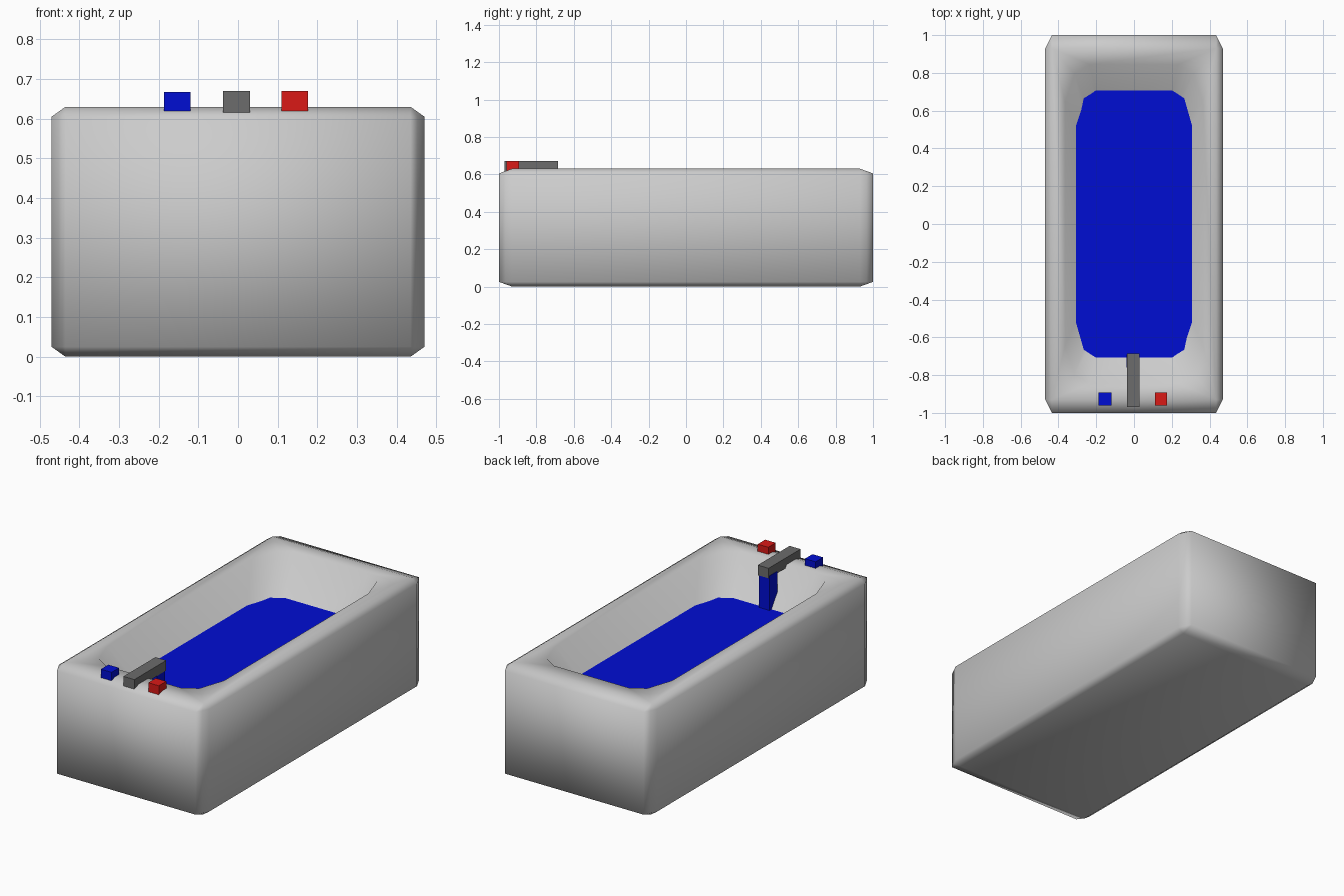
import bpy, bmesh

if "Cube" in bpy.data.objects:
    bpy.data.objects.remove(bpy.data.objects["Cube"])

def material(name, col):
    m = bpy.data.materials.new(name)
    m.diffuse_color = (*col, 1)
    m.use_nodes = True
    m.node_tree.nodes["Principled BSDF"].inputs["Base Color"].default_value = m.diffuse_color
    return m

BLUE = material("blue", (0.0, 0.004, 0.65))
RED = material("red", (0.7, 0.01, 0.008))
GREY = material("dark_grey", (0.15, 0.15, 0.15))

def ring(bm, hx, hy, z, cx=0, cy=0, mx=None, my=None):
    """Rectangle loop with cut corners, three points per corner."""
    mx = cx / 2 if mx is None else mx
    my = cy / 2 if my is None else my
    c = [(hx, hy - cy), (hx - mx, hy - my), (hx - cx, hy)]
    pts = list(c)
    pts += [(-x, y) for x, y in reversed(c)]
    pts += [(-x, -y) for x, y in c]
    pts += [(x, -y) for x, y in reversed(c)]
    return [bm.verts.new((x, y, z)) for x, y in pts]

def finish(bm, name, mat=None, smooth=False):
    bmesh.ops.remove_doubles(bm, verts=bm.verts, dist=1e-5)
    bmesh.ops.recalc_face_normals(bm, faces=bm.faces)
    me = bpy.data.meshes.new(name)
    for f in bm.faces:
        f.smooth = smooth
    bm.to_mesh(me)
    bm.free()
    ob = bpy.data.objects.new(name, me)
    bpy.context.collection.objects.link(ob)
    if mat:
        me.materials.append(mat)
    return ob

def box(name, x0, x1, y0, y1, z0, z1, mat):
    bm = bmesh.new()
    bmesh.ops.create_cube(bm, size=1)
    for v in bm.verts:
        v.co = ((x0 + x1) / 2 + v.co.x * (x1 - x0),
                (y0 + y1) / 2 + v.co.y * (y1 - y0),
                (z0 + z1) / 2 + v.co.z * (z1 - z0))
    return finish(bm, name, mat)

# Tub shell: outer chamfered box, deck and sloping cavity with cut corners
LIP = (0.365, 0.845, 0.63, 0.13, 0.20, 0.05, 0.05)
FLOOR = (0.23, 0.52, 0.16, 0.07, 0.17, 0.03, 0.03)
sections = [
    (0.435, 0.93, 0.0),
    (0.47, 1.0, 0.025, 0.035, 0.07),
    (0.47, 1.0, 0.605, 0.035, 0.07),
    (0.435, 0.93, 0.63),
    LIP,
    FLOOR,
]
bm = bmesh.new()
loops = [ring(bm, *s) for s in sections]
for a, b in zip(loops, loops[1:]):
    for i in range(len(a)):
        j = (i + 1) % len(a)
        bm.faces.new((a[i], a[j], b[j], b[i]))
bm.faces.new(loops[0])
bm.faces.new(loops[-1])
finish(bm, "bathtub", smooth=True)

# Water surface: the cavity outline at the water level
T = (0.63 - 0.43) / (LIP[2] - FLOOR[2])
bm = bmesh.new()
bm.faces.new(ring(bm, *[a + (b - a) * T for a, b in zip(LIP, FLOOR)]))
finish(bm, "water", BLUE)

# Spout, falling water and taps
box("spout", -0.038, 0.03, -0.97, -0.685, 0.613, 0.67, GREY)
box("water_stream", -0.04, 0.026, -0.76, -0.69, 0.40, 0.625, BLUE)
box("cold_tap", -0.187, -0.12, -0.96, -0.893, 0.615, 0.667, BLUE)
box("hot_tap", 0.11, 0.176, -0.96, -0.893, 0.617, 0.67, RED)
